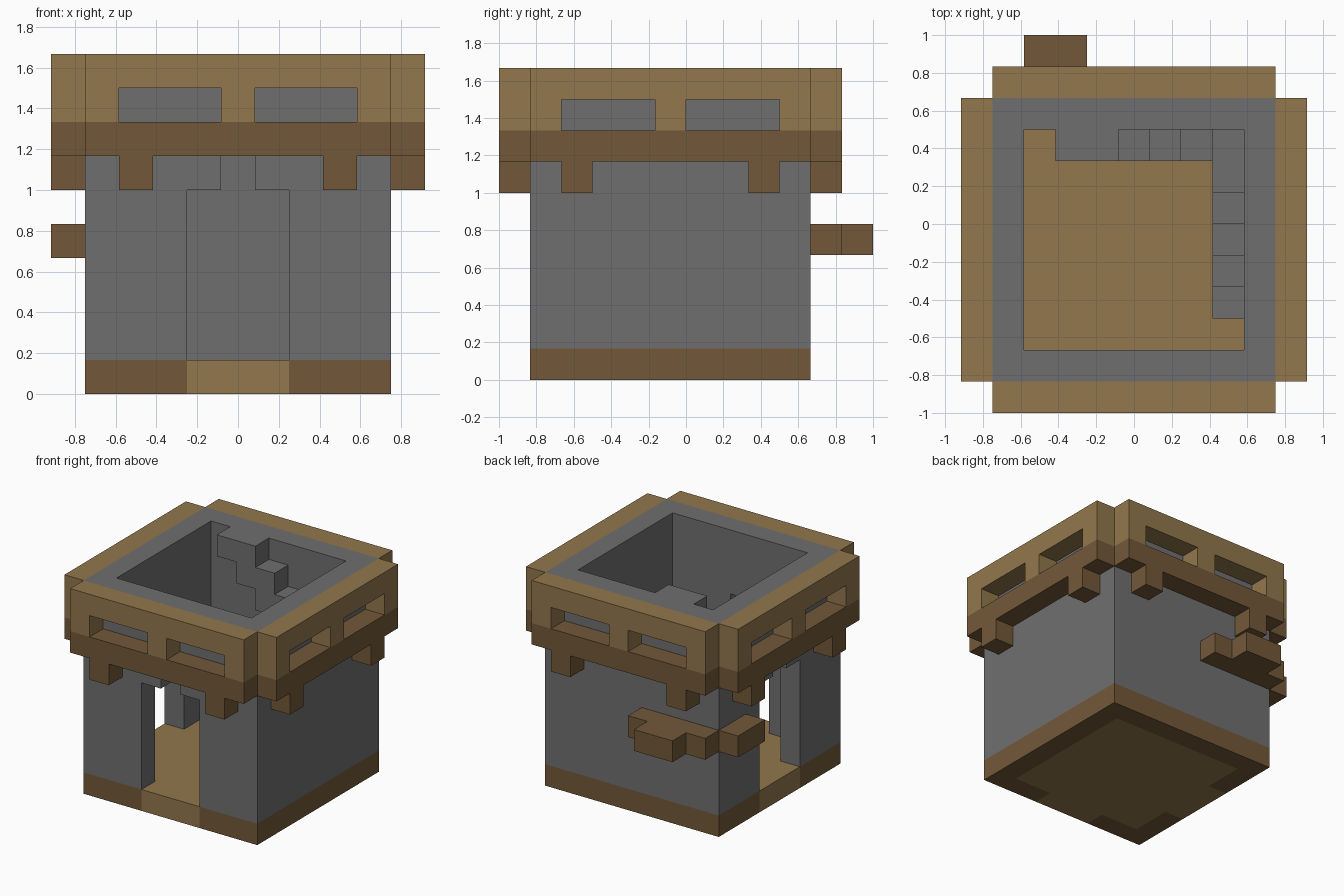
import bpy
import bmesh
from itertools import product
from mathutils import Vector

if "Cube" in bpy.data.objects:
    bpy.data.objects.remove(bpy.data.objects["Cube"])

U = 1 / 6                               # edge length of one block
N = 9                                   # tower is N blocks wide and deep
ORIGIN = Vector((-0.75, -5 * U, 0))     # outer corner of the tower


def material(name, rgb):
    m = bpy.data.materials.new(name)
    m.use_nodes = True
    m.diffuse_color = (*rgb, 1)
    m.node_tree.nodes["Principled BSDF"].inputs["Base Color"].default_value = (*rgb, 1)
    return m


STONE = material("grey stone", (0.159, 0.159, 0.159))
PLANK = material("light wood", (0.287, 0.184, 0.074))
TIMBER = material("dark wood", (0.171, 0.098, 0.041))


def block(xs, ys, zs):
    """Cells of a cuboid; each argument is a (first, last) pair."""
    return set(product(*(range(a, b + 1) for a, b in (xs, ys, zs))))


def ring(z0, z1):
    """One-block-thick square of wall."""
    return block((0, N - 1), (0, N - 1), (z0, z1)) - block((1, N - 2), (1, N - 2), (z0, z1))


def four_sides(a, b, z0, z1):
    """Cells just outside the tower, from a to b along every side."""
    cells = set()
    for out in (-1, N):
        cells |= block((a, b), (out, out), (z0, z1))
        cells |= block((out, out), (a, b), (z0, z1))
    return cells


def door(z0, z1, a, b):
    """Opening through the front wall and the right-hand wall."""
    return block((a, b), (0, 0), (z0, z1)) | block((0, 0), (a, b), (z0, z1))


parts = {}

# Floor with thresholds, and the timber footing around it
threshold = door(0, 0, 3, 5)
parts["floor"] = (block((1, 7), (1, 7), (0, 0)) | threshold, PLANK)
parts["footing"] = (ring(0, 0) - threshold, TIMBER)

# Walls with two stepped-arch doorways
parts["walls"] = (ring(1, 9) - door(1, 5, 3, 5) - door(6, 6, 4, 4), STONE)

# Overhanging gallery: timber ledge, brackets, and parapet with slots
parts["gallery_ledge"] = (four_sides(0, 8, 7, 7), TIMBER)
parts["gallery_brackets"] = (four_sides(1, 1, 6, 6) | four_sides(7, 7, 6, 6), TIMBER)
slots = four_sides(1, 3, 8, 8) | four_sides(5, 7, 8, 8)
parts["gallery_parapet"] = (four_sides(0, 8, 8, 9) - slots, PLANK)

# Inner staircase: upper landing, back flight, corner landing, side flight
stairs = block((2, 2), (7, 7), (9, 9)) | block((7, 7), (7, 7), (5, 5))
for n in range(4):
    stairs |= block((3 + n, 3 + n), (7, 7), (8 - n, 9 - n))
for n in range(5):
    stairs |= block((7, 7), (6 - n, 6 - n), (max(1, 4 - n), 5 - n))
parts["stairs"] = (stairs, STONE)

# Ledges on the back wall and around the corner
parts["back_ledge"] = (block((0, 3), (9, 9), (4, 4)) | block((1, 2), (10, 10), (4, 4)), TIMBER)
parts["side_ledge"] = (block((-1, -1), (7, 8), (4, 4)), TIMBER)

filled = set().union(*(cells for cells, _ in parts.values()))


def build(name, cells, mat):
    """Skin the cells, leaving out faces that touch another block."""
    bm = bmesh.new()
    for cell in sorted(cells):
        for axis, side in product(range(3), (0, 1)):
            near = list(cell)
            near[axis] += 2 * side - 1
            if tuple(near) in filled:
                continue
            u, v, w = Vector(), Vector(), Vector(cell)
            u[(axis + 1) % 3] = 1
            v[(axis + 2) % 3] = 1
            w[axis] += side
            corners = [w, w + u, w + u + v, w + v]
            if not side:
                corners.reverse()
            bm.faces.new([bm.verts.new(ORIGIN + c * U) for c in corners])
    bmesh.ops.remove_doubles(bm, verts=bm.verts, dist=0.001)
    mesh = bpy.data.meshes.new(name)
    bm.to_mesh(mesh)
    bm.free()
    mesh.materials.append(mat)
    bpy.context.collection.objects.link(bpy.data.objects.new(name, mesh))


for part, (cells, mat) in parts.items():
    build(part, cells, mat)
